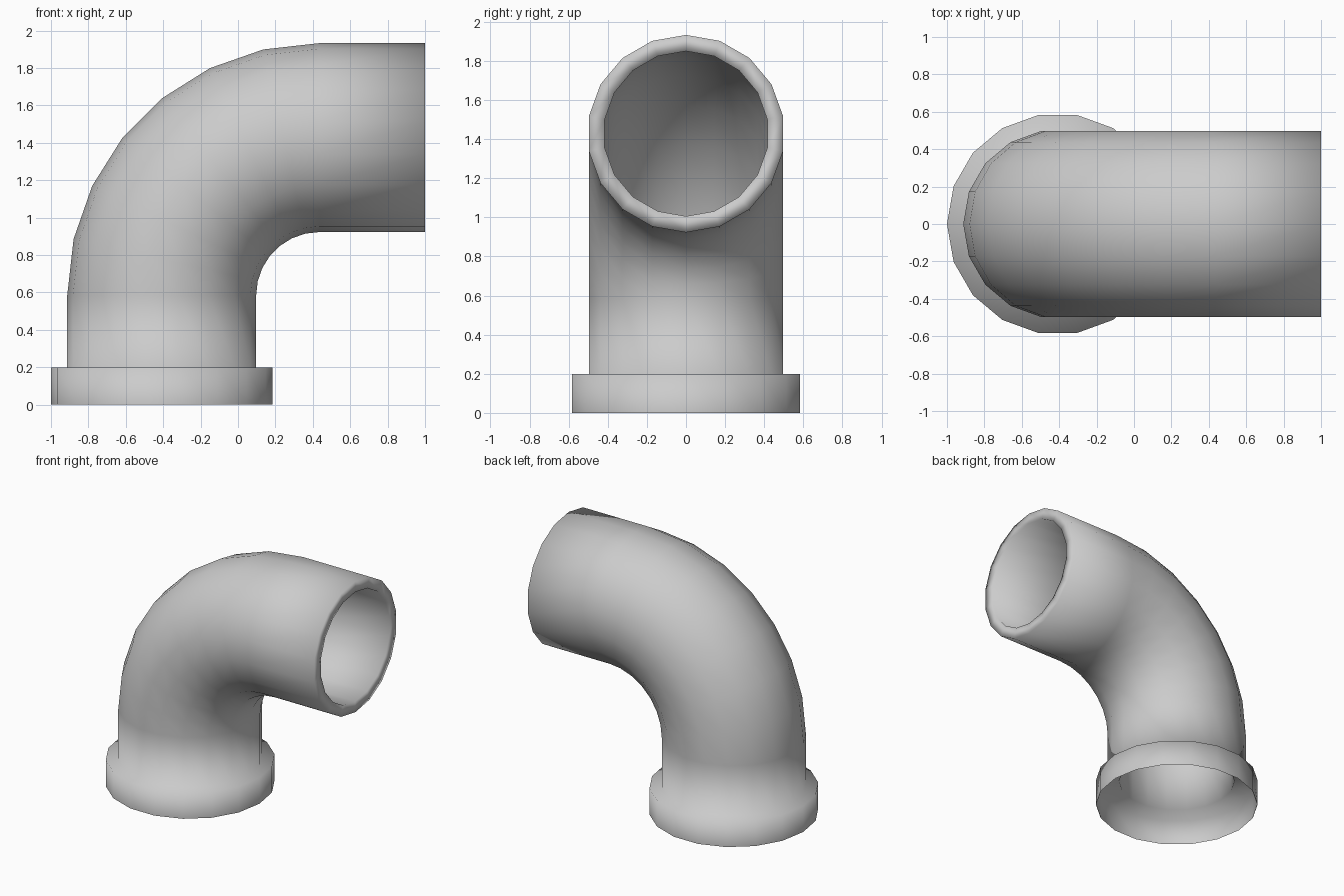
import bpy
import bmesh
import math
from mathutils import Vector

cube = bpy.data.objects.get("Cube")
if cube:
    bpy.data.objects.remove(cube, do_unlink=True)

SIDES = 18
BEND_STEPS = 7
BEND_CENTRE = Vector((0.435, 0, 0.585))
BEND_RADIUS = 0.843
OUTER, INNER, COLLAR = 0.505, 0.422, 0.592
COLLAR_TOP = 0.2
END_X = 1.0


def bend_frame(t):
    """Centre and outward direction of the pipe at bend angle t."""
    out = Vector((-math.cos(t), 0, math.sin(t)))
    return BEND_CENTRE + out * BEND_RADIUS, out


def foot_ring(z, radius):
    centre, out = bend_frame(0)
    return Vector((centre.x, 0, z)), out, radius


def end_ring(radius):
    centre, out = bend_frame(math.pi / 2)
    return Vector((END_X, 0, centre.z)), out, radius


def bend_rings(radius):
    angles = [math.pi / 2 * i / BEND_STEPS for i in range(BEND_STEPS + 1)]
    return [(*bend_frame(t), radius) for t in angles]


# One continuous skin: collar, outer wall, rim, inner wall, collar lining
rings = [foot_ring(0, COLLAR), foot_ring(COLLAR_TOP, COLLAR), foot_ring(COLLAR_TOP, OUTER)]
rings += bend_rings(OUTER)
rings += [end_ring(OUTER), end_ring(INNER)]
rings += reversed(bend_rings(INNER))
lining_top = COLLAR_TOP - 0.005
rings += [foot_ring(lining_top, INNER), foot_ring(lining_top, COLLAR - 0.004),
          foot_ring(0, COLLAR - 0.004)]

bm = bmesh.new()
loops = []
for centre, out, radius in rings:
    loop = []
    for j in range(SIDES):
        a = math.tau * j / SIDES
        offset = out * math.cos(a) + Vector((0, math.sin(a), 0))
        loop.append(bm.verts.new(centre + offset * radius))
    loops.append(loop)

for low, high in zip(loops, loops[1:]):
    for j in range(SIDES):
        k = (j + 1) % SIDES
        face = bm.faces.new((low[j], high[j], high[k], low[k]))
        face.smooth = True

mesh = bpy.data.meshes.new("pipe_elbow")
bm.to_mesh(mesh)
bm.free()
pipe = bpy.data.objects.new("pipe_elbow", mesh)
bpy.context.collection.objects.link(pipe)

# Plain grey finish
grey = bpy.data.materials.new("light_grey")
grey.use_nodes = True
colour = (0.6, 0.6, 0.6, 1)
grey.diffuse_color = colour
grey.node_tree.nodes["Principled BSDF"].inputs["Base Color"].default_value = colour
mesh.materials.append(grey)
